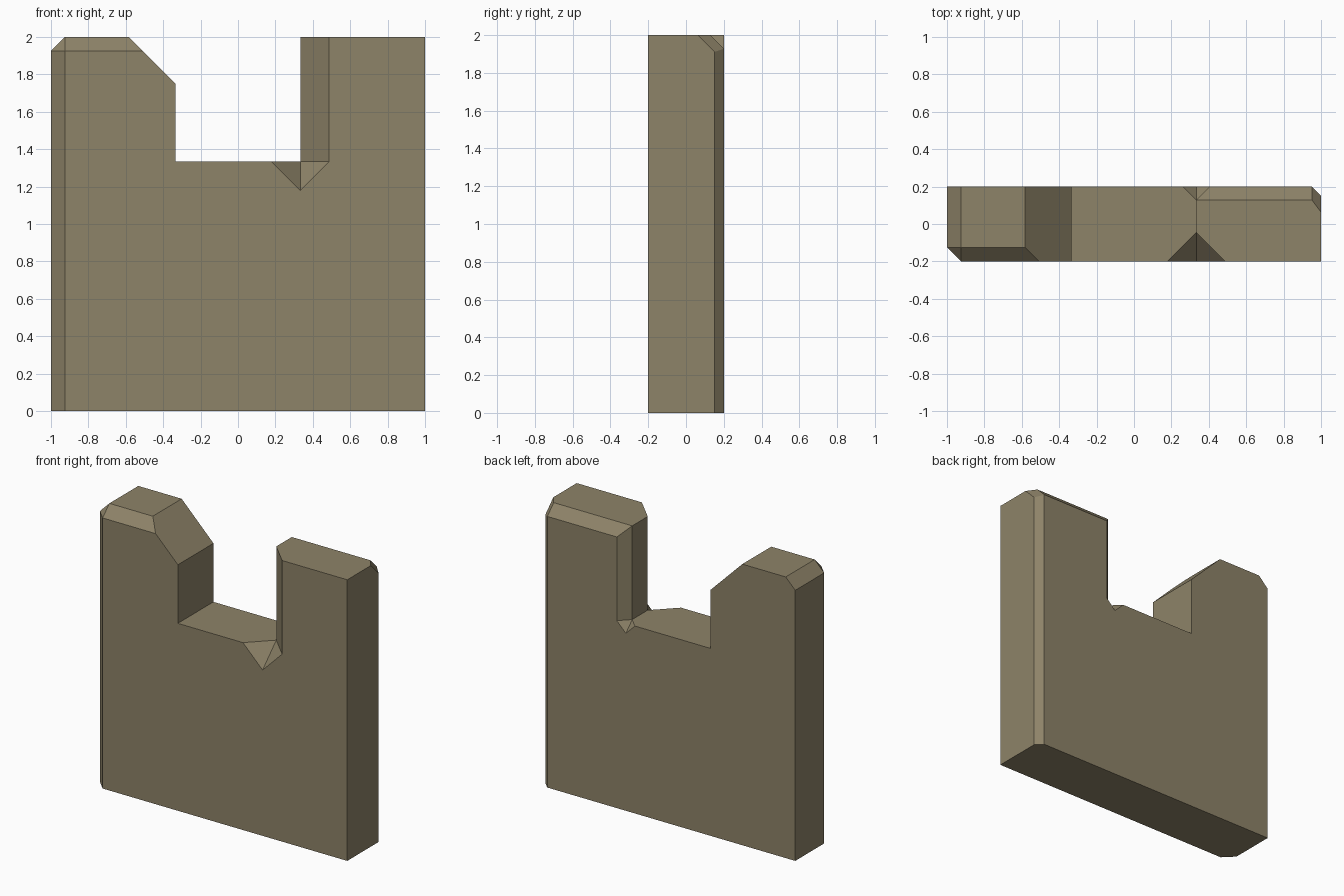
import bpy, bmesh
from mathutils import Vector

if "Cube" in bpy.data.objects:
    bpy.data.objects.remove(bpy.data.objects["Cube"])

stone = bpy.data.materials.new("tan stone")
stone.diffuse_color = (0.27, 0.228, 0.14, 1)
stone.use_nodes = True
stone.node_tree.nodes["Principled BSDF"].inputs["Base Color"].default_value = stone.diffuse_color

def finish(name, bm):
    bmesh.ops.recalc_face_normals(bm, faces=bm.faces)
    me = bpy.data.meshes.new(name)
    bm.to_mesh(me)
    bm.free()
    me.materials.append(stone)
    ob = bpy.data.objects.new(name, me)
    bpy.context.collection.objects.link(ob)
    return ob

# Wall: notched profile extruded through its thickness
N, Z, T = 1 / 3, 4 / 3, 0.2
profile = [(-1, 0), (1, 0), (1, 2), (N, 2), (N, Z), (-N, Z), (-N, 2), (-1, 2)]
bm = bmesh.new()
face = bm.faces.new([bm.verts.new((x, -T, z)) for x, z in profile])
ext = bmesh.ops.extrude_face_region(bm, geom=[face])["geom"]
bmesh.ops.translate(bm, vec=(0, 2 * T, 0),
                    verts=[v for v in ext if isinstance(v, bmesh.types.BMVert)])
wall = finish("battlement_wall", bm)

def cut(points):
    """Subtract the convex hull of the points from the wall."""
    bm = bmesh.new()
    for p in points:
        bm.verts.new(p)
    bmesh.ops.convex_hull(bm, input=bm.verts)
    cutter = finish("chip_cutter", bm)
    cutter.hide_render = True
    mod = wall.modifiers.new("chip", 'BOOLEAN')
    mod.operation, mod.solver, mod.object = 'DIFFERENCE', 'EXACT', cutter
    bpy.context.view_layer.objects.active = wall
    bpy.ops.object.modifier_apply(modifier=mod.name)
    bpy.data.objects.remove(cutter)

def edge_chip(axis, centre, lo, hi, r, tip=False):
    """Diamond bar along an axis; an optional pyramid tip ends the low side."""
    pts = []
    for end in (lo, hi):
        c = Vector(centre)
        c[axis] = end
        for k in range(3):
            if k != axis:
                for s in (-r, r):
                    p = c.copy()
                    p[k] += s
                    pts.append(p)
    if tip:
        p = Vector(centre)
        p[axis] = lo - r
        pts.append(p)
    cut(pts)

def corner_chip(centre, radii):
    """Octahedron around a corner."""
    pts = []
    for k in range(3):
        for s in (-1, 1):
            p = Vector(centre)
            p[k] += s * radii[k]
            pts.append(p)
    cut(pts)

# Left merlon: sloped inner corner, bevelled outer edges and corner
edge_chip(1, (-N, 0, 2), -0.5, 0.5, 0.25)
edge_chip(2, (-1, -T, 0), -0.3, 2.3, 0.075)
edge_chip(1, (-1, 0, 2), -0.5, 0.5, 0.075)
edge_chip(0, (0, -T, 2), -1.3, -0.2, 0.075)
corner_chip((-1, -T, 2), (0.15, 0.15, 0.15))

# Right merlon: notch edges with pointed pits, back top edge, outer edge, corner
edge_chip(2, (N, -T, 0), Z, 2.3, 0.154, tip=True)
edge_chip(2, (N, T, 0), Z, 2.3, 0.071, tip=True)
edge_chip(0, (0, T, 2), 0.1, 1.3, 0.071)
edge_chip(2, (1, T, 0), -0.3, 2.3, 0.048)
corner_chip((1, T, 2), (0.102, 0.137, 0.137))

# Tidy the cut surfaces
bm = bmesh.new()
bm.from_mesh(wall.data)
bmesh.ops.remove_doubles(bm, verts=bm.verts, dist=0.0005)
for f in bm.faces:
    f.material_index = 0
    f.smooth = False
bm.to_mesh(wall.data)
bm.free()
wall.data.materials.clear()
wall.data.materials.append(stone)
